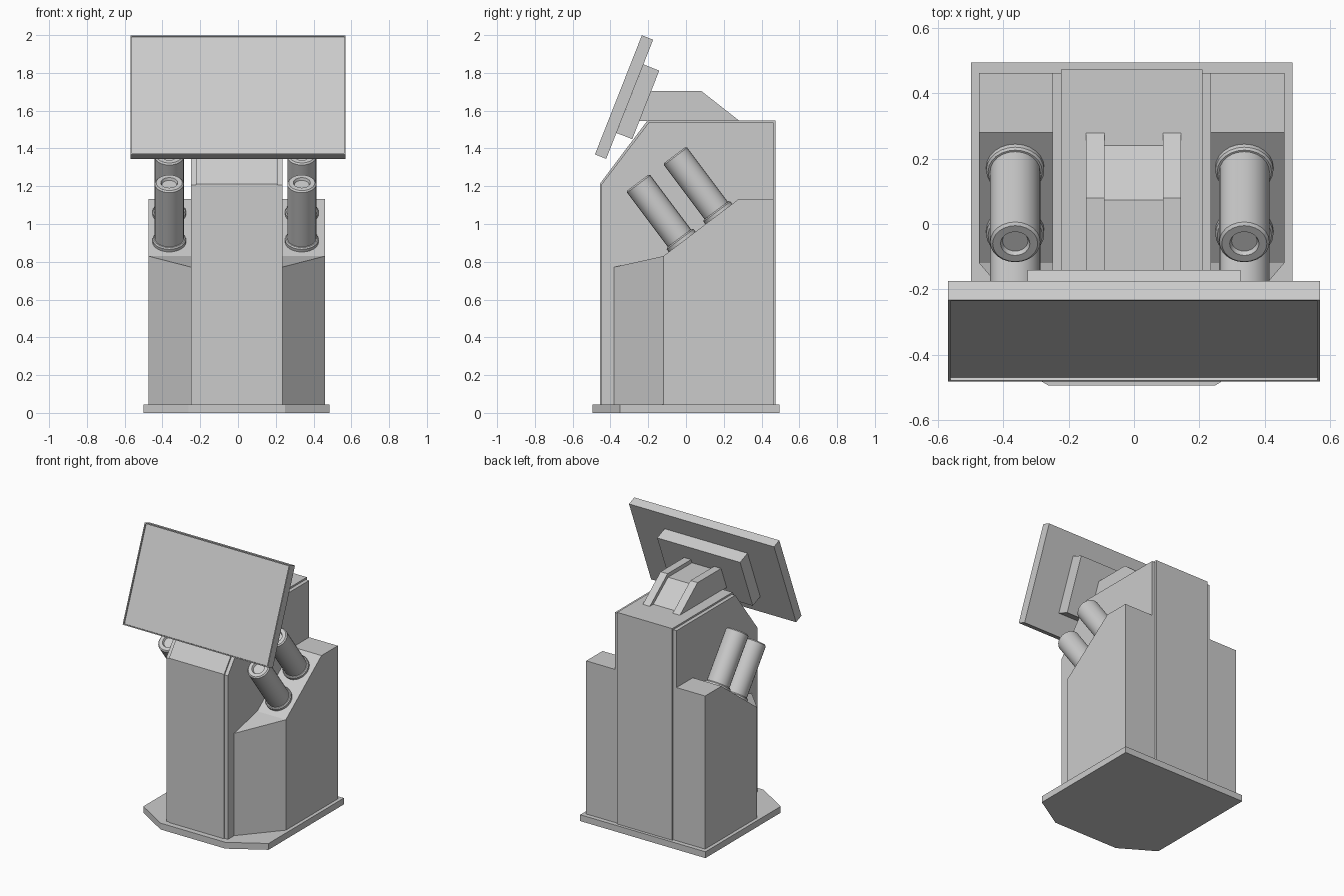
import bpy, bmesh, math
from mathutils import Matrix

if "Cube" in bpy.data.objects:
    bpy.data.objects.remove(bpy.data.objects["Cube"])

CX = -0.007                      # cabinet centre line
TILT = math.radians(-21.5)       # screen lean
STICK = math.asin(0.6)           # handle lean, square to the sloped shelf


def finish(name, bm):
    bmesh.ops.recalc_face_normals(bm, faces=bm.faces)
    me = bpy.data.meshes.new(name)
    bm.to_mesh(me)
    bm.free()
    ob = bpy.data.objects.new(name, me)
    bpy.context.collection.objects.link(ob)
    return ob


def prism(name, pts, depth):
    """Extrude a closed 3D outline along a vector."""
    bm = bmesh.new()
    face = bm.faces.new([bm.verts.new(p) for p in pts])
    out = bmesh.ops.extrude_face_region(bm, geom=[face])
    bmesh.ops.translate(bm, vec=depth, verts=[v for v in out["geom"] if isinstance(v, bmesh.types.BMVert)])
    return finish(name, bm)


def slab_x(name, yz, x0, x1):
    return prism(name, [(x0, y, z) for y, z in yz], (x1 - x0, 0, 0))


def tilted_box(name, size, centre, lip=0):
    bm = bmesh.new()
    bmesh.ops.create_cube(bm, size=1)
    bmesh.ops.scale(bm, vec=size, verts=bm.verts)
    if lip:
        bm.normal_update()
        front = min(bm.faces, key=lambda f: f.normal.y)
        bmesh.ops.inset_region(bm, faces=[front], thickness=lip)
        out = bmesh.ops.extrude_face_region(bm, geom=[front])
        bmesh.ops.translate(bm, vec=(0, lip, 0), verts=[v for v in out["geom"] if isinstance(v, bmesh.types.BMVert)])
        if front.is_valid:
            bmesh.ops.delete(bm, geom=[front], context='FACES_ONLY')
    ob = finish(name, bm)
    ob.matrix_world = Matrix.Translation(centre) @ Matrix.Rotation(TILT, 4, 'X')
    return ob


def lathe(name, prof, loc, n=24):
    """Revolve (radius, height) rings, capped at both ends."""
    bm = bmesh.new()
    rings = [[bm.verts.new((r * math.cos(2 * math.pi * i / n), r * math.sin(2 * math.pi * i / n), h))
              for i in range(n)] for r, h in prof]
    for a, b in zip(rings, rings[1:]):
        for i in range(n):
            j = (i + 1) % n
            bm.faces.new((a[i], a[j], b[j], b[i]))
    bm.faces.new(rings[0])
    bm.faces.new(rings[-1])
    ob = finish(name, bm)
    ob.matrix_world = Matrix.Translation(loc) @ Matrix.Rotation(STICK, 4, 'X')
    bpy.ops.object.select_all(action='DESELECT')
    ob.select_set(True)
    bpy.context.view_layer.objects.active = ob
    bpy.ops.object.shade_smooth_by_angle(angle=math.radians(30))
    return ob


# Base plate with clipped front corners
half = [(0.255, -0.495), (0.4925, -0.35), (0.4925, 0.495)]
outline = [(CX + x, y, 0) for x, y in half] + [(CX - x, y, 0) for x, y in reversed(half)]
prism("base_plate", outline, (0, 0, 0.045))

# Central column: wider inset body and a slightly proud core
slab_x("column_sides", [(-0.449, 0.045), (0.463, 0.045), (0.463, 1.537), (-0.197, 1.537), (-0.449, 1.207)],
       CX - 0.2425, CX + 0.2425)
slab_x("column_core", [(-0.456, 0.045), (0.474, 0.045), (0.474, 1.549), (-0.203, 1.549), (-0.456, 1.213)],
       CX - 0.2165, CX + 0.2165)

# Side pods with angled front and sloped shelf
for s, side in ((-1, "left"), (1, "right")):
    xi, xo = CX + s * 0.2425, CX + s * 0.4675
    bm = bmesh.new()
    prof = [(-0.12, 0.045), (0.463, 0.045), (0.463, 1.133), (0.28, 1.133), (-0.12, 0.83)]
    inn = [bm.verts.new((xi, y, z)) for y, z in prof]
    out = [bm.verts.new((xo, y, z)) for y, z in prof]
    low, top = [bm.verts.new((xi, -0.38, z)) for z in (0.045, 0.772)]
    bm.faces.new(out)
    bm.faces.new(inn + [top, low])
    for i in range(4):
        bm.faces.new((inn[i], inn[i + 1], out[i + 1], out[i]))
    bm.faces.new((low, top, out[4], out[0]))
    bm.faces.new((top, inn[4], out[4]))
    bm.faces.new((low, inn[0], out[0]))
    finish(side + "_pod", bm)

    # Two flanged tubes per shelf
    for where, y, z in (("front", -0.02, 0.905), ("rear", 0.175, 1.051)):
        lathe(f"{side}_{where}_tube",
              [(0.089, -0.01), (0.089, 0.018), (0.083, 0.025), (0.077, 0.025), (0.077, 0.384),
               (0.069, 0.392), (0.045, 0.392), (0.039, 0.378)],
              (-0.013 + s * 0.351, y, z))

# Screen bracket: two cheeks and a lower middle
cheek = [(-0.25, 1.545), (0.284, 1.545), (0.08, 1.705), (-0.19, 1.705)]
slab_x("bracket_left", cheek, -0.147, -0.091)
slab_x("bracket_right", cheek, 0.089, 0.144)
slab_x("bracket_middle", [(-0.25, 1.545), (0.245, 1.545), (0.074, 1.678), (-0.2, 1.678)], -0.091, 0.089)

# Tilted mount and screen
tilted_box("screen_mount", (0.652, 0.09, 0.39), (0, -0.255, 1.647))
tilted_box("screen", (1.14, 0.064, 0.678), (0, -0.328, 1.672), lip=0.01)
